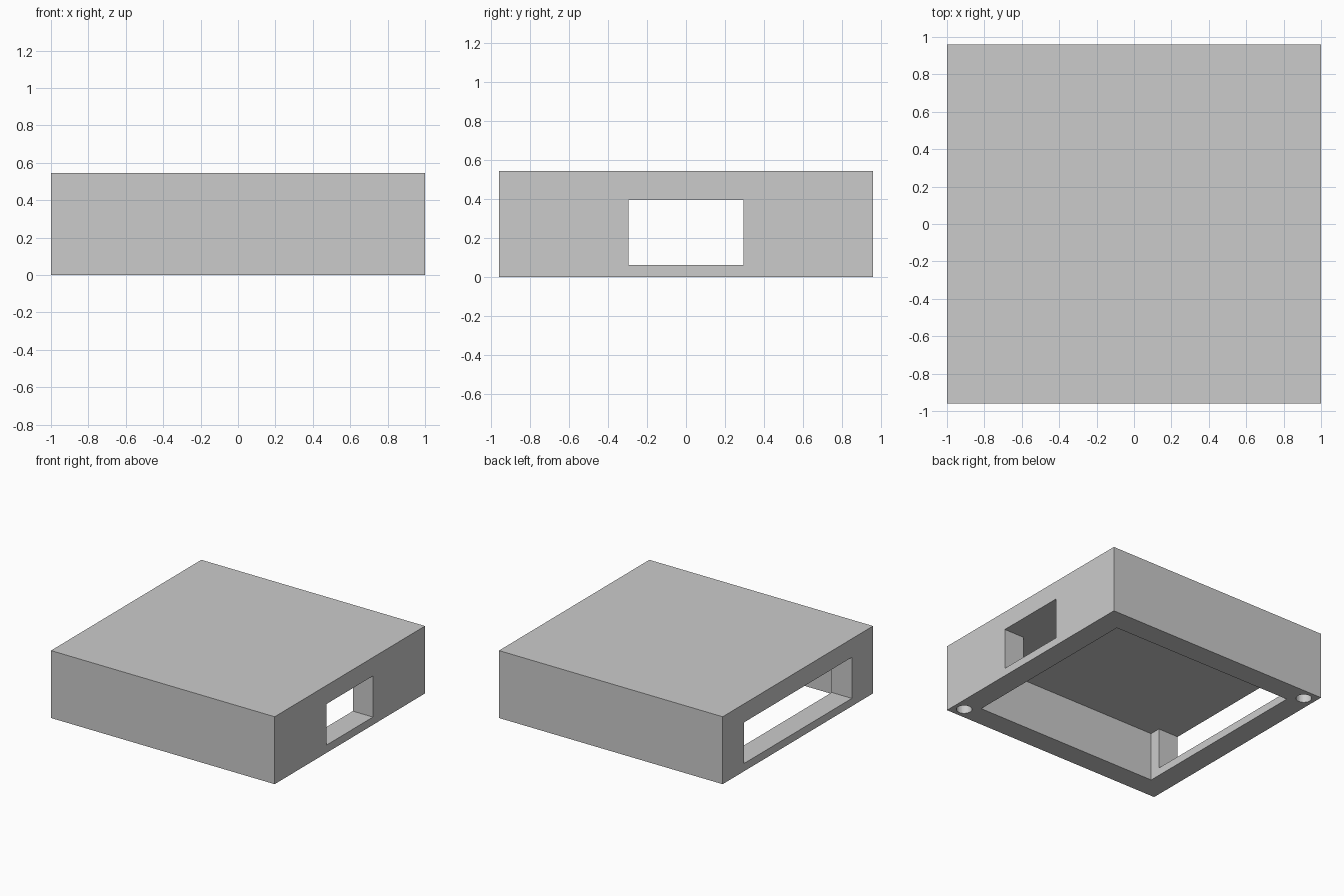
import bpy

if "Cube" in bpy.data.objects:
    bpy.data.objects.remove(bpy.data.objects["Cube"])

W, D, H = 2.0, 1.92, 0.545      # outer size
WALL = 0.18                     # wall thickness
SILL, CEIL = 0.063, 0.395       # window bottom, ceiling height
HOLE_R, HOLE_DEPTH = 0.058, 0.3


def box(name, x, y, z):
    bpy.ops.mesh.primitive_cube_add(
        size=1, location=[(a + b) / 2 for a, b in (x, y, z)])
    ob = bpy.context.object
    ob.name = name
    ob.scale = [b - a for a, b in (x, y, z)]
    bpy.ops.object.transform_apply(location=True, rotation=False, scale=True)
    return ob


def cut(target, cutter):
    mod = target.modifiers.new("cut", 'BOOLEAN')
    mod.operation = 'DIFFERENCE'
    mod.solver = 'EXACT'
    mod.object = cutter
    bpy.context.view_layer.objects.active = target
    bpy.ops.object.modifier_apply(modifier=mod.name)
    bpy.data.objects.remove(cutter)


# Outer block
housing = box("housing", (-W / 2, W / 2), (-D / 2, D / 2), (0, H))

# Cavity open at the bottom
cx, cy = W / 2 - WALL, D / 2 - WALL
cut(housing, box("cavity_cutter", (-cx, cx), (-cy, cy), (-0.2, CEIL)))

# Narrow window on the right, wide window on the left
for side, half in ((1, 0.295), (-1, 0.69)):
    x = sorted((side * (cx - 0.1), side * (W / 2 + 0.1)))
    cut(housing, box("window_cutter", x, (-half, half), (SILL, CEIL)))

# Blind screw holes in two opposite corners of the underside
for side in (1, -1):
    bpy.ops.mesh.primitive_cylinder_add(
        vertices=32, radius=HOLE_R, depth=HOLE_DEPTH * 2,
        location=(side * (W - WALL) / 2, -side * (D - WALL) / 2, 0))
    cut(housing, bpy.context.object)
